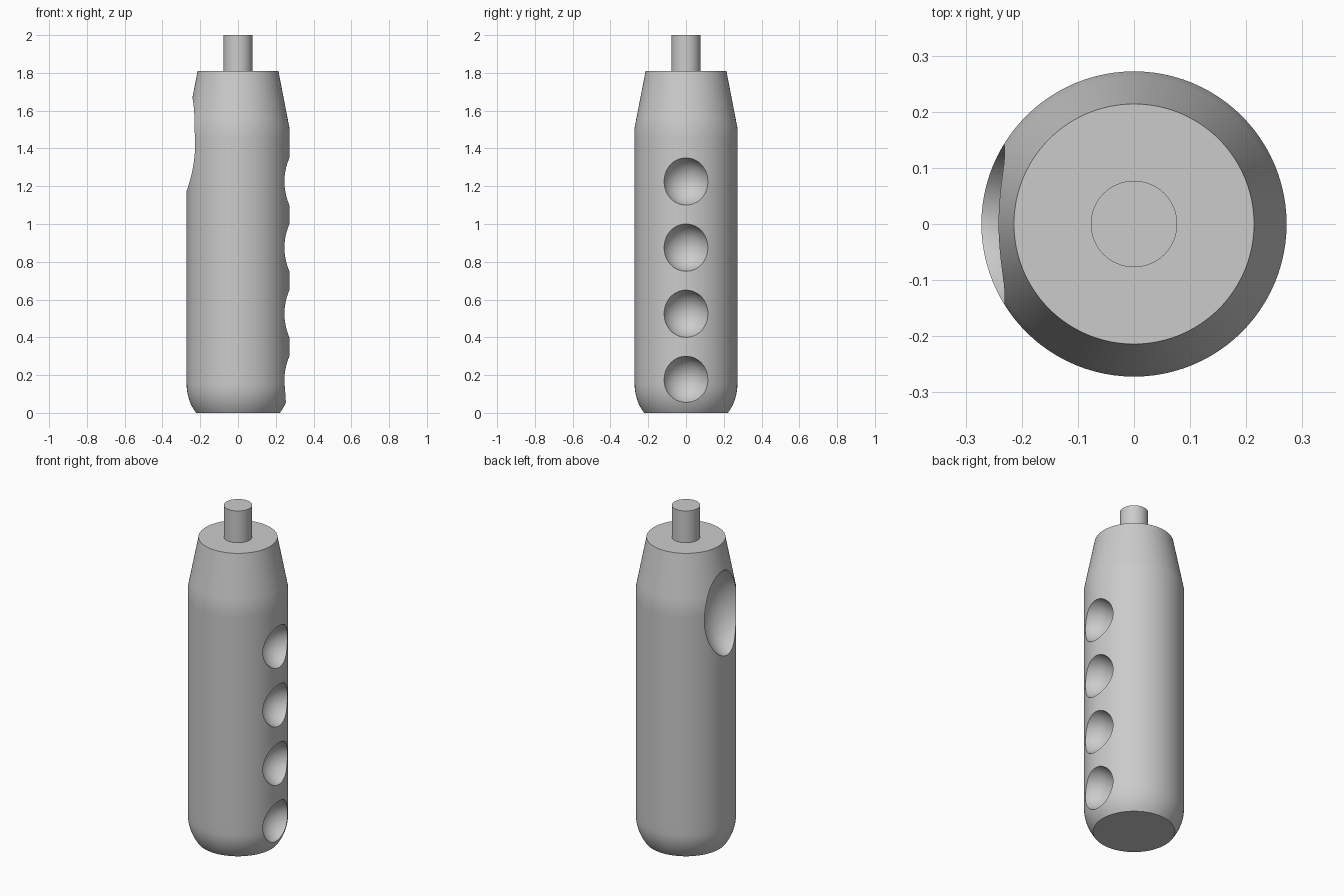
import bpy, bmesh
from math import sin, cos, tau, sqrt, radians

cube = bpy.data.objects.get("Cube")
if cube:
    bpy.data.objects.remove(cube, do_unlink=True)

grey = bpy.data.materials.new("light_grey")
grey.use_nodes = True
COLOUR = (0.6, 0.6, 0.6, 1)
grey.diffuse_color = COLOUR
grey.node_tree.nodes["Principled BSDF"].inputs["Base Color"].default_value = COLOUR


def add_object(name, bm):
    mesh = bpy.data.meshes.new(name)
    bmesh.ops.recalc_face_normals(bm, faces=bm.faces)
    bm.to_mesh(mesh)
    bm.free()
    mesh.materials.append(grey)
    obj = bpy.data.objects.new(name, mesh)
    bpy.context.collection.objects.link(obj)
    return obj


def lathe(name, profile, sides):
    """Closed solid of revolution from (radius, height) points."""
    bm = bmesh.new()
    rings = [[bm.verts.new((r * cos(tau * i / sides), r * sin(tau * i / sides), z))
              for i in range(sides)] for r, z in profile]
    for low, high in zip(rings, rings[1:]):
        for i in range(sides):
            j = (i + 1) % sides
            bm.faces.new((low[i], low[j], high[j], high[i]))
    bm.faces.new(rings[0][::-1])
    bm.faces.new(rings[-1])
    return add_object(name, bm)


def smooth(obj):
    bpy.ops.object.select_all(action='DESELECT')
    obj.select_set(True)
    bpy.context.view_layer.objects.active = obj
    bpy.ops.object.shade_smooth_by_angle(angle=radians(25))


# Handle: rounded foot, straight grip, tapered shoulder
RADIUS, ROUND, FOOT, SHOULDER, TOP = 0.272, 0.25, 0.15, 1.51, 1.81
profile = []
for k in range(9):
    z = FOOT * k / 8
    profile.append((RADIUS - ROUND + sqrt(ROUND**2 - (FOOT - z)**2), z))
profile += [(RADIUS, FOOT + (SHOULDER - FOOT) * k / 24) for k in range(1, 25)]
profile += [(RADIUS - 0.058 * k / 6, SHOULDER + (TOP - SHOULDER) * k / 6) for k in range(1, 7)]
handle = lathe("handle", profile, 96)

# Pin on top, seated slightly into the handle
pin = lathe("pin", [(0.077, TOP - 0.02), (0.077, 2)], 64)

# Hollows: four finger dents on one side, one long thumb dent on the other
cutters = bmesh.new()


def add_hollow(x, z, radius, height):
    made = bmesh.ops.create_uvsphere(cutters, u_segments=64, v_segments=40, radius=1)
    bmesh.ops.scale(cutters, vec=(radius, radius, height), verts=made["verts"])
    bmesh.ops.translate(cutters, vec=(x, 0, z), verts=made["verts"])


for k in range(4):
    add_hollow(0.3, 0.175 + 0.35 * k, 0.128, 0.128)
add_hollow(-0.3, 1.428, 0.167, 0.257)
hollow_cutter = add_object("hollow_cutter", cutters)
hollow_cutter.hide_render = True

cut = handle.modifiers.new("hollows", 'BOOLEAN')
cut.operation = 'DIFFERENCE'
cut.solver = 'EXACT'
cut.object = hollow_cutter
bpy.ops.object.select_all(action='DESELECT')
handle.select_set(True)
bpy.context.view_layer.objects.active = handle
bpy.ops.object.modifier_apply(modifier=cut.name)
bpy.data.objects.remove(hollow_cutter, do_unlink=True)

for part in (handle, pin):
    smooth(part)
